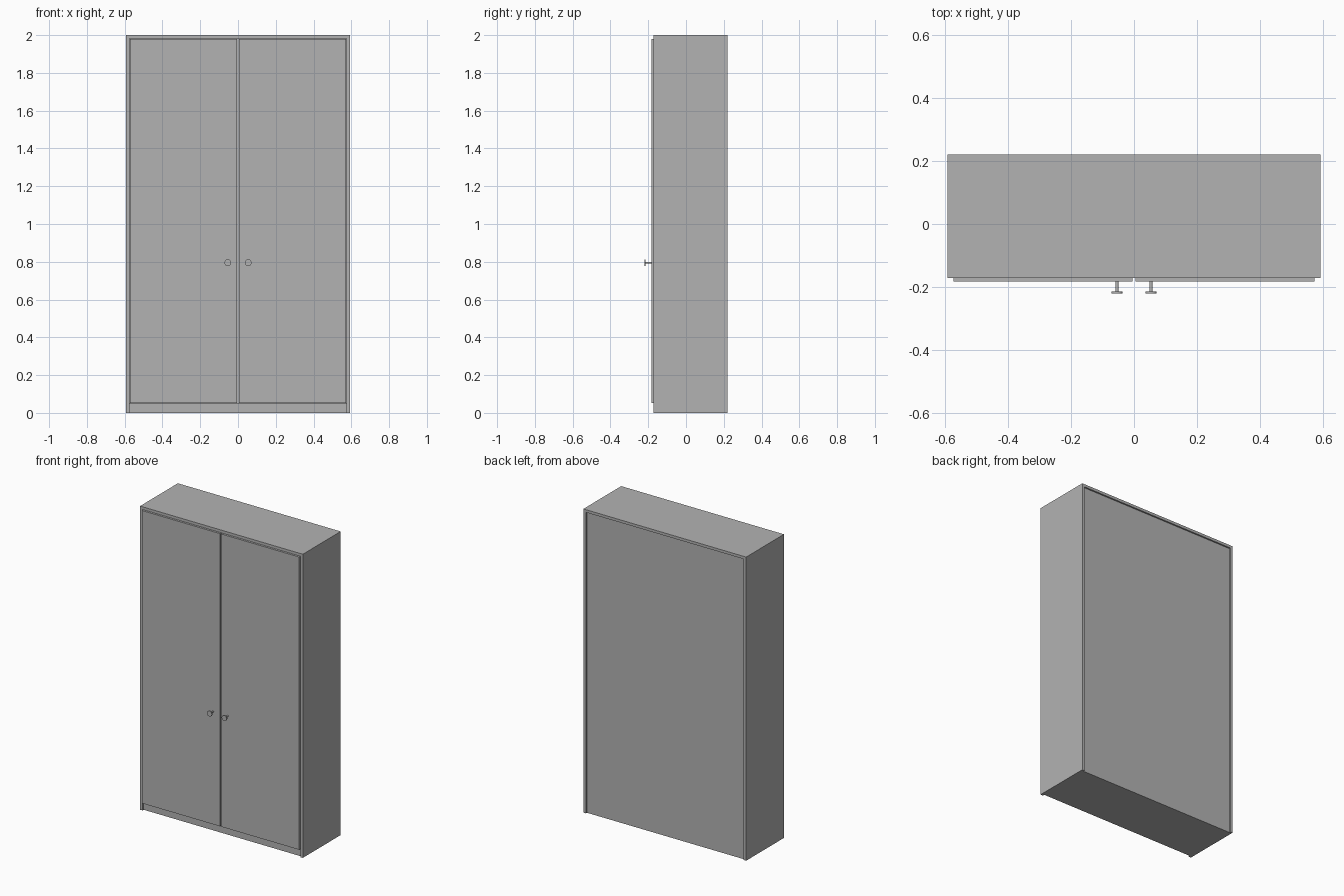
import bpy
from math import pi

cube = bpy.data.objects.get("Cube")
if cube:
    bpy.data.objects.remove(cube, do_unlink=True)

# Single plain grey finish
grey = bpy.data.materials.new("plain_grey")
grey.use_nodes = True
COLOUR = (0.45, 0.45, 0.45, 1)
grey.diffuse_color = COLOUR
grey.node_tree.nodes["Principled BSDF"].inputs["Base Color"].default_value = COLOUR


def box(name, x, y, z):
    """Board given by its (low, high) limits on each axis."""
    bpy.ops.mesh.primitive_cube_add(size=1, location=[sum(a) / 2 for a in (x, y, z)])
    ob = bpy.context.object
    ob.name = name
    ob.scale = [a[1] - a[0] for a in (x, y, z)]
    bpy.ops.object.transform_apply(location=False, rotation=False, scale=True)
    ob.data.materials.append(grey)
    return ob


def rod(name, radius, x, y, z):
    """Round part running along y."""
    bpy.ops.mesh.primitive_cylinder_add(vertices=32, radius=radius, depth=y[1] - y[0],
                                        location=(x, sum(y) / 2, z), rotation=(pi / 2, 0, 0))
    ob = bpy.context.object
    ob.name = name
    ob.data.materials.append(grey)
    bpy.ops.object.shade_smooth_by_angle()
    return ob


HALF_W, HEIGHT, BOARD = 0.593, 2.0, 0.018
FRONT, BACK = -0.172, 0.221
DOOR_FRONT = -0.182
INNER = HALF_W - BOARD
PLINTH = 0.05
KNOB_X, KNOB_Z = 0.054, 0.795

# Carcass
box("top_panel", (-INNER, INNER), (FRONT, BACK), (HEIGHT - BOARD, HEIGHT))
box("back_panel", (-INNER, INNER), (BACK - 0.016, BACK - 0.01), (0, HEIGHT - BOARD))
box("plinth_base", (-INNER, INNER), (FRONT + 0.012, BACK - 0.016), (0, PLINTH))

# Sides, doors and knobs, one of each per side
for side, s in (("left", 1), ("right", -1)):
    def span(a, b):
        return tuple(sorted((s * a, s * b)))

    box(side + "_side_panel", span(INNER, HALF_W), (FRONT, BACK), (0, HEIGHT))
    box(side + "_door", span(0.004, INNER - 0.002), (DOOR_FRONT, DOOR_FRONT + BOARD),
        (PLINTH + 0.002, HEIGHT - BOARD - 0.002))
    rod(side + "_knob_stem", 0.005, s * KNOB_X, (-0.215, DOOR_FRONT), KNOB_Z)
    rod(side + "_knob_disc", 0.018, s * KNOB_X, (-0.221, -0.214), KNOB_Z)
